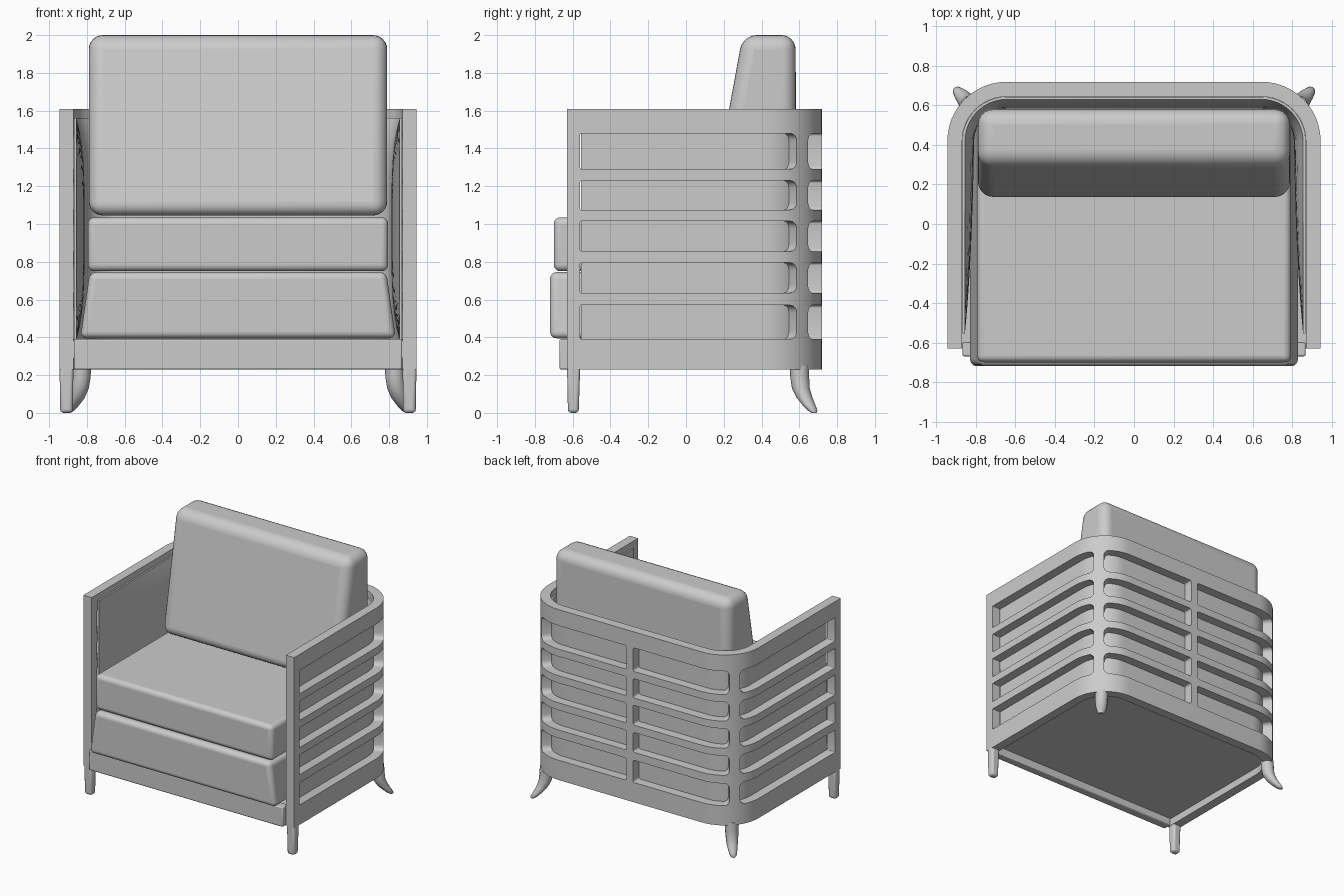
import bpy, bmesh
from math import sin, cos, pi, radians
from mathutils import Vector

if "Cube" in bpy.data.objects:
    bpy.data.objects.remove(bpy.data.objects["Cube"])

W, B, F, R, T = 0.945, 0.72, -0.63, 0.30, 0.075   # half width, back, front, corner radius, wall
S1 = W - R                     # path length where the corner starts
S2 = S1 + R * pi / 2           # ... where it ends
S3 = S2 + (B - R - F)          # ... front end of the arm


def place(s, d, z):
    """Point on the U-shaped plan: s along the path, d inwards, z up."""
    a, g = abs(s), (1 if s >= 0 else -1)
    if a < S1:
        x, y = a, B - d
    elif a < S2:
        t = (a - S1) / R
        x, y = S1 + (R - d) * sin(t), B - R + (R - d) * cos(t)
    else:
        x, y = W - d, B - R - (a - S2)
    return Vector((g * x, y, z))


def finish(name, bm, bevel=0, segs=3, angle=35):
    bmesh.ops.recalc_face_normals(bm, faces=bm.faces)
    me = bpy.data.meshes.new(name)
    bm.to_mesh(me)
    bm.free()
    ob = bpy.data.objects.new(name, me)
    bpy.context.collection.objects.link(ob)
    if bevel:
        m = ob.modifiers.new("round", 'BEVEL')
        m.width, m.segments, m.limit_method = bevel, segs, 'ANGLE'
    bpy.ops.object.select_all(action='DESELECT')
    ob.select_set(True)
    bpy.context.view_layer.objects.active = ob
    bpy.ops.object.shade_smooth_by_angle(angle=radians(angle))
    return ob


def block(name, z, x, y0, y1, bevel, segs=3, cx=0):
    """Tapered box: z, half widths x, y range at the bottom (y0) and top (y1)."""
    bm = bmesh.new()
    rings = []
    for zz, xx, yy in zip(z, x, (y0, y1)):
        rings.append([bm.verts.new((cx + sx * xx, yy[i], zz))
                      for sx, i in ((-1, 0), (1, 0), (1, 1), (-1, 1))])
    skin(bm, rings)
    return finish(name, bm, bevel, segs)


def skin(bm, rings):
    n = len(rings[0])
    for a, b in zip(rings, rings[1:]):
        for i in range(n):
            bm.faces.new((a[i], a[(i + 1) % n], b[(i + 1) % n], b[i]))
    bm.faces.new(rings[0])
    bm.faces.new(rings[-1])


def opening(s0, s1, z0, z1, r0, r1, n=5):
    """Rectangle with rounded corners, radius r0 at the s0 end and r1 at s1."""
    pts = []
    for cs, cz, r, a0 in ((s1 - r1, z1 - r1, r1, 0), (s0 + r0, z1 - r0, r0, 90),
                          (s0 + r0, z0 + r0, r0, 180), (s1 - r1, z0 + r1, r1, 270)):
        for i in range(n):
            a = radians(a0 + 90 * i / (n - 1))
            pts.append((cs + r * cos(a), cz + r * sin(a)))
    return pts


def sheet(loops, depth, s_cuts, z_cuts=()):
    """Flat filled outline with holes, cut into strips ready to be bent."""
    cu = bpy.data.curves.new("outline", 'CURVE')
    cu.dimensions, cu.fill_mode, cu.extrude = '2D', 'BOTH', depth / 2
    for pts in loops:
        sp = cu.splines.new('POLY')
        sp.points.add(len(pts) - 1)
        for p, (a, b) in zip(sp.points, pts):
            p.co = (a, b, 0, 1)
        sp.use_cyclic_u = True
    ob = bpy.data.objects.new("outline", cu)
    bpy.context.collection.objects.link(ob)
    dg = bpy.context.evaluated_depsgraph_get()
    bm = bmesh.new()
    bm.from_mesh(ob.evaluated_get(dg).to_mesh())
    bpy.data.objects.remove(ob)
    bmesh.ops.remove_doubles(bm, verts=bm.verts, dist=1e-5)
    for cuts, no in ((s_cuts, (1, 0, 0)), (z_cuts, (0, 1, 0))):
        for c in cuts:
            bmesh.ops.bisect_plane(bm, geom=bm.verts[:] + bm.edges[:] + bm.faces[:],
                                   plane_co=Vector(no) * c, plane_no=no)
    return bm


arc = [S1 + (S2 - S1) * i / 12 for i in range(13)]
arc_cuts = [g * s for g in (-1, 1) for s in arc]

# slatted U-shaped frame: rails, slats and posts
rows = ((0.39, 0.57), (0.635, 0.795), (0.855, 1.015), (1.075, 1.23), (1.29, 1.48))
loops = [[(-S3, 0.23), (S3, 0.23), (S3, 1.61), (-S3, 1.61)]]
for z0, z1 in rows:
    for s0, s1, r0, r1 in ((0.03, 0.86, 0.015, 0.04), (0.94, S3 - 0.07, 0.04, 0.006)):
        pts = opening(s0, s1, z0, z1, r0, r1)
        loops += [pts[::-1], [(-a, b) for a, b in pts]]
bm = sheet(loops, T, arc_cuts)
for v in bm.verts:
    v.co = place(v.co.x, T / 2 + v.co.z, v.co.y)
finish("slatted_frame", bm)

# padded lining inside the frame, bulging inwards
SP, Z0, Z1 = S3 - 0.075, 0.385, 1.56
cuts = arc_cuts + [g * (S2 + (SP - S2) * i / 14) for g in (-1, 1) for i in range(1, 14)]
zc = [Z0 + (Z1 - Z0) * i / 16 for i in range(1, 16)]
bm = sheet([[(-SP, Z0), (SP, Z0), (SP, Z1), (-SP, Z1)]], 0.02, cuts, zc)
for v in bm.verts:
    s, z, d = v.co
    u, w = abs(2 * z - Z0 - Z1) / (Z1 - Z0), abs(s) / SP
    inner = T + 0.014 + 0.05 * (1 - u ** 4) * (1 - w ** 4)
    v.co = place(s, inner if d > 0 else T + 0.001, z)
finish("padded_lining", bm)

# floor panel, recessed inside the base rail
bm = bmesh.new()
plan = [-S3] + sorted(arc_cuts) + [S3]
skin(bm, [[bm.verts.new(place(s, T - 0.005, z)) for s in plan] for z in (0.29, 0.38)])
finish("floor_panel", bm)

# front base rail
block("front_rail", (0.23, 0.39), (0.869, 0.869), (-0.67, -0.60), (-0.67, -0.60), 0.008, 2)

# legs
leg = ((0.25, 0.828, 0.600, 0.050), (0.19, 0.830, 0.602, 0.050), (0.13, 0.837, 0.608, 0.047),
       (0.08, 0.853, 0.628, 0.042), (0.04, 0.875, 0.652, 0.034), (0.012, 0.893, 0.671, 0.025),
       (0.0, 0.900, 0.678, 0.013))
for g, side in ((-1, "left"), (1, "right")):
    block("front_leg_" + side, (0, 0.25), (0.033, 0.037), (-0.625, -0.568), (F, -0.56),
          0.018, 3, g * 0.908)
    bm = bmesh.new()
    skin(bm, [[bm.verts.new((g * (x + r * cos(k * pi / 6)), y + r * sin(k * pi / 6), z))
               for k in range(12)] for z, x, y, r in leg])
    finish("back_leg_" + side, bm, angle=50)

# cushions
block("seat_base", (0.395, 0.745), (0.835, 0.785), (-0.72, 0.55), (-0.72, 0.55), 0.035, 5)
block("seat_cushion", (0.75, 1.035), (0.795, 0.795), (-0.70, 0.56), (-0.70, 0.56), 0.035, 5)
block("back_cushion", (1.045, 2.0), (0.79, 0.79), (0.125, 0.585), (0.30, 0.58), 0.075, 6)
